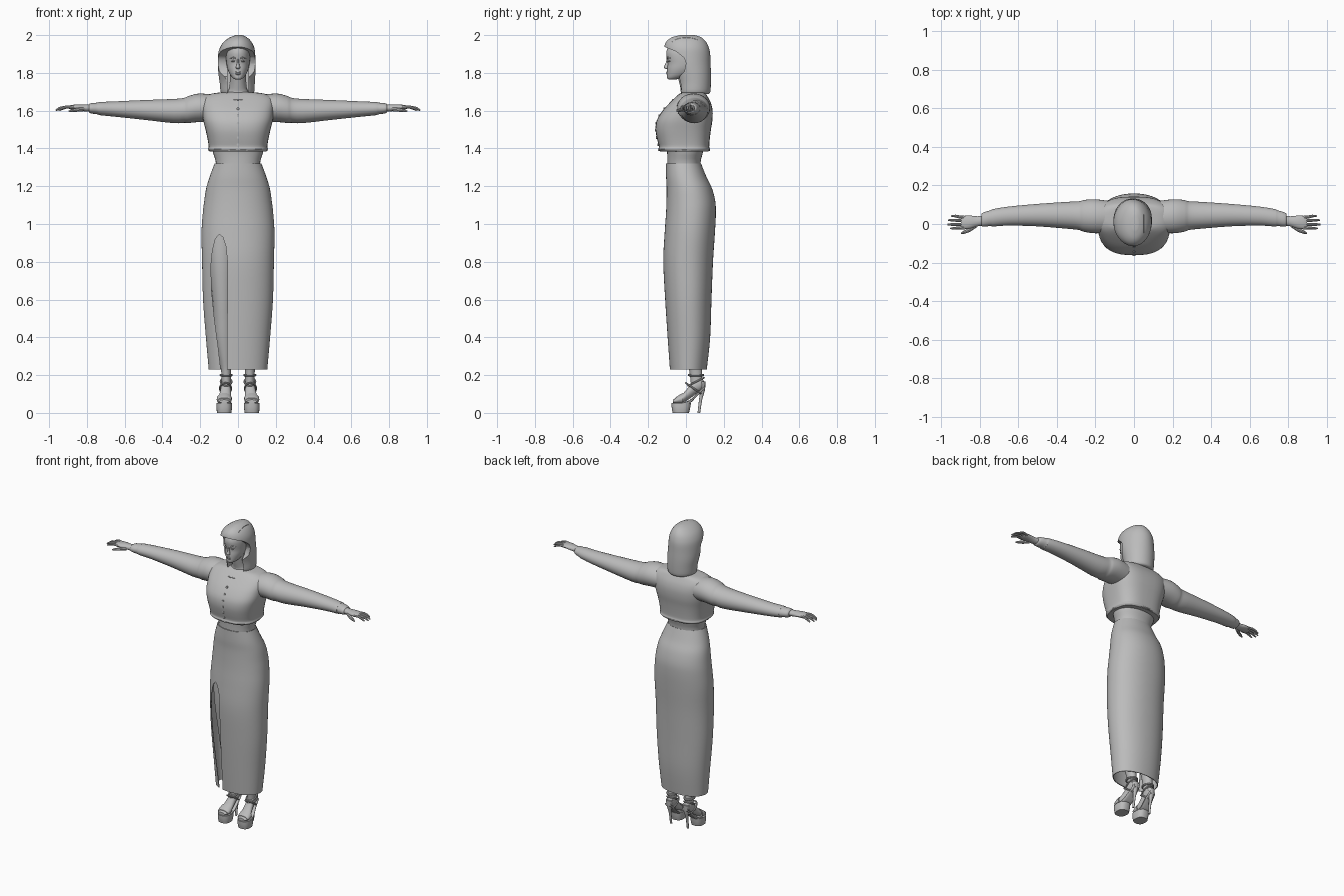
import bpy, bmesh, math
from mathutils import Vector

cube = bpy.data.objects.get("Cube")
if cube:
    bpy.data.objects.remove(cube, do_unlink=True)

grey = bpy.data.materials.new("plain grey")
grey.use_nodes = True
grey.diffuse_color = (0.5, 0.5, 0.5, 1)
grey.node_tree.nodes["Principled BSDF"].inputs["Base Color"].default_value = (0.5, 0.5, 0.5, 1)
parts = []


def add_object(name, mesh, is_part=True):
    obj = bpy.data.objects.new(name, mesh)
    bpy.context.collection.objects.link(obj)
    if is_part:
        mesh.materials.clear()
        mesh.materials.append(grey)
        parts.append(obj)
    return obj


def place(axis, along, across, other):
    """Order coordinates for a section running along the given axis."""
    if axis == "z":
        return Vector((across, other, along))
    if axis == "x":
        return Vector((along, across, other))
    return Vector((across, along, other))


def refine(rings, steps):
    """Catmull-Rom interpolation of section parameters."""
    out = []
    last = len(rings) - 1
    for i in range(last):
        quad = [rings[max(0, min(last, i + k))] for k in (-1, 0, 1, 2)]
        for s in range(steps):
            t = s / steps
            out.append([b + t / 2 * (c - a + t * (2*a - 5*b + 4*c - d + t * (3*(b - c) + d - a)))
                        for a, b, c, d in zip(*quad)])
    return out + [list(rings[-1])]


def loft(name, axis, rings, side=1, power=2, segs=32, steps=3, caps=True):
    """Skin oval sections: (along, centre, half width, low, high)."""
    bm = bmesh.new()
    loops = []
    for along, mid, half, low, high in refine(rings, steps):
        loop = []
        for k in range(segs):
            a = math.tau * k / segs
            c, s = (math.copysign(abs(v) ** (2 / power), v) for v in (math.cos(a), math.sin(a)))
            co = place(axis, along, mid + half * c, (low + high) / 2 + (high - low) / 2 * s)
            co.x *= side
            loop.append(bm.verts.new(co))
        loops.append(loop)
    for p, q in zip(loops, loops[1:]):
        for k in range(segs):
            n = (k + 1) % segs
            bm.faces.new((p[k], p[n], q[n], q[k]))
    if caps:
        bm.faces.new(loops[0])
        bm.faces.new(loops[-1])
    bmesh.ops.recalc_face_normals(bm, faces=bm.faces)
    mesh = bpy.data.meshes.new(name)
    bm.to_mesh(mesh)
    bm.free()
    return add_object(name, mesh)


def tube(name, points, side=1, cyclic=False):
    """Tapered round tube through (x, y, z, radius) points."""
    curve = bpy.data.curves.new(name, "CURVE")
    curve.dimensions = "3D"
    curve.bevel_depth = 1
    curve.bevel_resolution = 2
    curve.use_fill_caps = True
    spline = curve.splines.new("POLY")
    spline.points.add(len(points) - 1)
    for point, (x, y, z, r) in zip(spline.points, points):
        point.co = (x * side, y, z, 1)
        point.radius = r
    spline.use_cyclic_u = cyclic
    helper = bpy.data.objects.new(name + " helper", curve)
    bpy.context.collection.objects.link(helper)
    graph = bpy.context.evaluated_depsgraph_get()
    mesh = bpy.data.meshes.new_from_object(helper.evaluated_get(graph))
    bpy.data.objects.remove(helper, do_unlink=True)
    return add_object(name, mesh)


def hoop(name, centre, rx, ry, tilt, radius, side=1):
    """Oval band; tilt is the rise in z per unit of y."""
    pts = []
    for k in range(24):
        a = math.tau * k / 24
        y = ry * math.sin(a)
        pts.append((centre[0] + rx * math.cos(a), centre[1] + y, centre[2] + tilt * y, radius))
    return tube(name, pts, side, True)


def apply_modifier(obj, mod):
    bpy.context.view_layer.objects.active = obj
    bpy.ops.object.modifier_apply(modifier=mod.name)


def cut(obj, axis, outline, start, end):
    """Subtract a prism whose outline is extruded along an axis."""
    bm = bmesh.new()
    ends = [[bm.verts.new(place(axis, d, *p)) for p in outline] for d in (start, end)]
    n = len(outline)
    for k in range(n):
        j = (k + 1) % n
        bm.faces.new((ends[0][k], ends[0][j], ends[1][j], ends[1][k]))
    for loop in ends:
        bm.faces.new(loop)
    bmesh.ops.recalc_face_normals(bm, faces=bm.faces)
    mesh = bpy.data.meshes.new("cutter")
    bm.to_mesh(mesh)
    bm.free()
    cutter = add_object("cutter", mesh, False)
    cutter.hide_render = True
    mod = obj.modifiers.new("cut", "BOOLEAN")
    mod.operation = "DIFFERENCE"
    mod.solver = "EXACT"
    mod.object = cutter
    apply_modifier(obj, mod)
    bpy.data.objects.remove(cutter, do_unlink=True)


# Long skirt with a slit over the right leg
skirt = loft("skirt", "z", [
    (.23, 0, .155, -.085, .11), (.4, 0, .17, -.097, .128), (.6, 0, .185, -.11, .135),
    (.8, 0, .19, -.12, .143), (.95, 0, .193, -.113, .153), (1.05, 0, .187, -.106, .158),
    (1.12, 0, .179, -.103, .155), (1.19, 0, .168, -.102, .137), (1.25, 0, .15, -.105, .108),
    (1.32, 0, .124, -.105, .08)], power=2.15, segs=64, steps=4, caps=False)
wall = skirt.modifiers.new("wall", "SOLIDIFY")
wall.thickness = .005
wall.offset = -1
apply_modifier(skirt, wall)
cut(skirt, "y", [(-.058, .2), (-.056, .8), (-.064, .88), (-.08, .93), (-.1, .945), (-.12, .92),
                 (-.135, .86), (-.143, .78), (-.14, .65), (-.125, .5), (-.105, .35), (-.088, .2)], -.3, 0)

# Bare waist, neck and head
loft("waist", "z", [(1.27, 0, .118, -.098, .08), (1.33, 0, .118, -.098, .078),
                    (1.38, 0, .133, -.1, .09), (1.43, 0, .14, -.11, .1)], power=2.2)
loft("neck", "z", [(1.64, 0, .09, -.05, .1), (1.69, 0, .064, -.025, .09), (1.72, 0, .046, -.028, .072),
                   (1.8, 0, .043, -.05, .07)])
loft("head", "z", [
    (1.765, 0, .014, -.092, -.055), (1.772, 0, .027, -.099, -.025), (1.79, 0, .042, -.1, .02),
    (1.82, 0, .055, -.1, .06), (1.85, 0, .061, -.097, .085), (1.88, 0, .063, -.102, .09),
    (1.91, 0, .061, -.104, .09), (1.94, 0, .05, -.09, .08), (1.96, 0, .03, -.05, .05)], power=2.15)
loft("nose", "z", [(1.82, 0, .006, -.104, -.09), (1.826, 0, .012, -.115, -.09),
                   (1.834, 0, .01, -.116, -.09), (1.85, 0, .006, -.108, -.09),
                   (1.875, 0, .005, -.102, -.09)], segs=16)
for label, z in (("upper_lip", 1.803), ("lower_lip", 1.795)):
    tube(label, [(-.018, -.092, z, .002), (-.007, -.1, z, .005), (.007, -.1, z, .005), (.018, -.092, z, .002)])

# Bobbed hair, opened around the face and neck, with a side parting
hair = loft("hair", "z", [
    (1.688, -.003, .078, -.04, .12), (1.7, -.003, .089, -.045, .129), (1.75, -.004, .093, -.05, .132),
    (1.8, -.006, .098, -.07, .132), (1.85, -.007, .1, -.1, .13), (1.9, -.007, .098, -.115, .128),
    (1.93, -.005, .092, -.116, .122), (1.955, -.003, .08, -.11, .112), (1.975, 0, .063, -.095, .097),
    (1.99, .003, .042, -.07, .077), (2, .006, .016, -.03, .045)], segs=48)
cut(hair, "x", [(-.3, 1.945), (-.12, 1.94), (-.05, 1.912), (-.01, 1.88), (0, 1.85), (-.008, 1.81),
                (-.035, 1.78), (-.038, 1.6), (-.3, 1.6)], -.2, .2)
cut(hair, "y", [(-.058, 1.6), (.058, 1.6), (.054, 1.85), (-.054, 1.85)], -.3, .05)
cut(hair, "y", [(.044, 2.1), (.054, 2.1), (.05, 1.962)], -.3, .06)

# Cropped jacket
jacket_rings = [
    (1.385, 0, .15, -.137, .118), (1.397, 0, .158, -.146, .126), (1.41, 0, .155, -.143, .123),
    (1.45, 0, .161, -.153, .126), (1.5, 0, .172, -.161, .132), (1.55, 0, .184, -.154, .14),
    (1.6, 0, .19, -.124, .141), (1.64, 0, .193, -.088, .132), (1.67, 0, .182, -.057, .117),
    (1.69, 0, .14, -.034, .104), (1.698, 0, .075, -.018, .09)]
loft("jacket", "z", jacket_rings, power=2.8, segs=48)
hoop("neckline", (0, .01, 1.678), .077, .08, .27, .004)
hoop("jacket_hem", (0, -.01, 1.392), .152, .132, 0, .006)

# Button row down the chest
for i in range(6):
    z = 1.42 + .038 * i
    for low, high in zip(jacket_rings, jacket_rings[1:]):
        if low[0] <= z < high[0]:
            y = low[3] + (high[3] - low[3]) * (z - low[0]) / (high[0] - low[0])
            tube("button", [(0, y - .005, z, .007), (0, y + .006, z, .007)])

for side, label in ((1, "left"), (-1, "right")):
    # Eye and brow
    tube(label + "_eye", [(.013, -.094, 1.862, .002), (.025, -.093, 1.863, .006), (.038, -.084, 1.862, .002)], side)
    tube(label + "_brow", [(.01, -.1, 1.876, .003), (.026, -.096, 1.882, .004), (.043, -.083, 1.878, .002)], side)

    # Sleeve and cuff
    loft(label + "_sleeve", "x", [
        (.1, .035, .08, 1.54, 1.68), (.2, .04, .088, 1.54, 1.691), (.26, .042, .082, 1.535, 1.678),
        (.285, .043, .074, 1.536, 1.668), (.34, .045, .07, 1.534, 1.662), (.5, .046, .058, 1.552, 1.656),
        (.65, .041, .049, 1.568, 1.649), (.73, .032, .045, 1.576, 1.646), (.74, .031, .041, 1.58, 1.643),
        (.78, .023, .037, 1.586, 1.639), (.79, .022, .03, 1.593, 1.632)], side)

    # Hand with spread fingers
    loft(label + "_palm", "x", [(.77, .02, .027, 1.593, 1.634), (.81, .014, .026, 1.596, 1.632),
                                (.85, .01, .034, 1.602, 1.633), (.88, .008, .034, 1.606, 1.63),
                                (.895, .008, .026, 1.61, 1.626)], side, segs=20)
    for finger, tip in ((.033, .945), (.016, .962), (-.002, .965), (-.018, .95)):
        spread = finger * 1.25
        tube(label + "_finger", [(.87, finger, 1.617, .009), (.905, (finger + spread) / 2, 1.62, .008),
                                 (tip - .02, spread, 1.613, .007), (tip, spread, 1.602, .004)], side)
    tube(label + "_thumb", [(.82, -.008, 1.608, .011), (.855, -.032, 1.604, .01),
                            (.88, -.043, 1.6, .008), (.895, -.048, 1.596, .004)], side)

    # Leg and foot
    loft(label + "_leg", "z", [
        (.13, .062, .023, .028, .088), (.22, .063, .026, .018, .085), (.3, .068, .036, -.002, .083),
        (.4, .075, .049, -.025, .08), (.5, .078, .05, -.042, .062), (.6, .08, .054, -.058, .06),
        (.8, .085, .07, -.08, .07), (.98, .088, .08, -.08, .085)], side)
    loft(label + "_foot", "y", [
        (.096, .062, .01, .14, .165), (.08, .062, .024, .12, .19), (.05, .063, .026, .1, .185),
        (.02, .066, .028, .075, .145), (-.02, .071, .035, .053, .098), (-.05, .073, .035, .05, .08),
        (-.07, .073, .025, .052, .07)], side, segs=20)

    # Platform sandal with stiletto heel and straps
    loft(label + "_platform", "z", [(0, .073, .038, -.07, .016), (.025, .073, .041, -.075, .022),
                                    (.052, .073, .041, -.077, .026)], side, 2.5)
    loft(label + "_sole", "y", [(-.02, .073, .038, .044, .056), (.02, .07, .034, .05, .068),
                                (.06, .064, .028, .09, .108), (.1, .062, .022, .128, .145)],
         side, 3, 20)
    loft(label + "_heel", "z", [(0, .062, .007, .061, .075), (.07, .062, .008, .069, .086),
                                (.12, .062, .016, .074, .1), (.165, .062, .024, .07, .104)], side, segs=20)
    loft(label + "_toe_strap", "y", [(-.056, .073, .037, .048, .08), (-.04, .073, .04, .046, .092),
                                     (-.016, .072, .04, .046, .106)], side, segs=20)
    hoop(label + "_ankle_strap", (.063, .053, .2), .028, .036, 0, .007, side)
    hoop(label + "_lower_strap", (.063, .053, .165), .029, .042, .5, .005, side)
    hoop(label + "_instep_strap", (.066, .04, .13), .03, .04, -.7, .005, side)

# Smooth shading with crisp edges
bpy.ops.object.select_all(action="DESELECT")
for obj in parts:
    obj.select_set(True)
bpy.context.view_layer.objects.active = skirt
bpy.ops.object.shade_smooth_by_angle(angle=math.radians(40))
